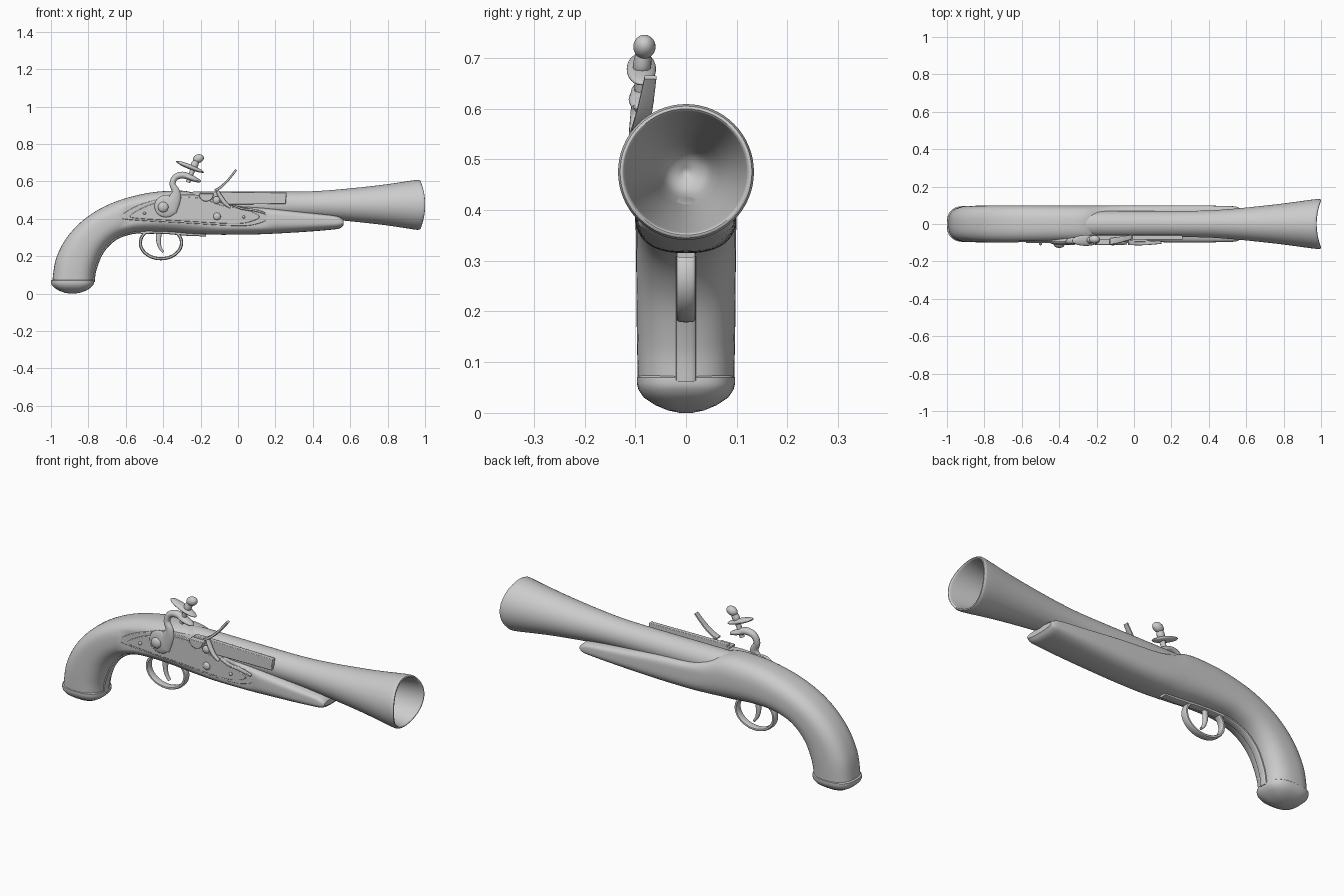
import bpy, bmesh, math
from math import cos, sin, pi, copysign
from mathutils import Vector

if "Cube" in bpy.data.objects:
    bpy.data.objects.remove(bpy.data.objects["Cube"])


def spline(pts, k=6, closed=False):
    """Catmull-Rom interpolation of tuples of any length."""
    n, out = len(pts), []
    for i in range(n if closed else n - 1):
        if closed:
            a, b, c, d = (pts[(i + j) % n] for j in (-1, 0, 1, 2))
        else:
            a, b, c, d = (pts[min(max(i + j, 0), n - 1)] for j in (-1, 0, 1, 2))
        for s in range(k):
            t = s / k
            out.append(tuple(0.5 * (2 * q + (r - p) * t + (2 * p - 5 * q + 4 * r - u) * t * t
                                    + (3 * q - p - 3 * r + u) * t ** 3)
                             for p, q, r, u in zip(a, b, c, d)))
    if not closed:
        out.append(tuple(pts[-1]))
    return out


def ring(x, z, ux, uz, ru, rv, y=0, up=2.0, low=2.0, n=32):
    """Superellipse spanned by the direction (ux, uz) and the y axis."""
    verts = []
    for i in range(n):
        a = 2 * pi * i / n
        e = 2 / (up if cos(a) > 0 else low)
        cu = copysign(abs(cos(a)) ** e, cos(a)) * ru
        cv = copysign(abs(sin(a)) ** e, sin(a)) * rv
        verts.append(Vector((x + ux * cu, y + cv, z + uz * cu)))
    return verts


def finish(name, bm):
    bmesh.ops.recalc_face_normals(bm, faces=bm.faces)
    me = bpy.data.meshes.new(name)
    bm.to_mesh(me)
    bm.free()
    ob = bpy.data.objects.new(name, me)
    bpy.context.collection.objects.link(ob)
    return ob


def loft(name, rings):
    bm = bmesh.new()
    vs = [[bm.verts.new(p) for p in r] for r in rings]
    n = len(vs[0])
    for a, b in zip(vs, vs[1:]):
        for i in range(n):
            bm.faces.new((a[i], a[(i + 1) % n], b[(i + 1) % n], b[i]))
    bm.faces.new(vs[0])
    bm.faces.new(vs[-1])
    return finish(name, bm)


def sweep(name, pts, exp=2.0, k=6):
    """Points are (x, z, y, half thickness, half width)."""
    p = spline(pts, k)
    rings = []
    for i, (x, z, y, t, w) in enumerate(p):
        a, b = p[max(i - 1, 0)], p[min(i + 1, len(p) - 1)]
        d = Vector((b[0] - a[0], b[1] - a[1])).normalized()
        rings.append(ring(x, z, -d.y, d.x, t, w, y, exp, exp, 16))
    return loft(name, rings)


def prism(name, outline, y0, y1, bevel=0.003):
    bm = bmesh.new()
    f = bm.faces.new([bm.verts.new((x, y0, z)) for x, z in outline])
    ext = bmesh.ops.extrude_face_region(bm, geom=[f])["geom"]
    bmesh.ops.translate(bm, vec=(0, y1 - y0, 0),
                        verts=[v for v in ext if isinstance(v, bmesh.types.BMVert)])
    ob = finish(name, bm)
    m = ob.modifiers.new("bevel", "BEVEL")
    m.width, m.segments, m.limit_method = bevel, 2, "ANGLE"
    return ob


def blob(name, loc, size, tilt=0):
    bpy.ops.mesh.primitive_uv_sphere_add(segments=24, ring_count=14, location=loc,
                                         rotation=(0, tilt, 0))
    ob = bpy.context.object
    ob.name, ob.scale = name, size
    return ob


# Stock: top x,z / bottom x,z / half width / squareness of the upper half
stations = [
    (-.993, .065, -.775, .062, .095, 2.7), (-.972, .19, -.765, .13, .097, 2.7),
    (-.908, .31, -.725, .225, .098, 2.7), (-.80, .415, -.655, .295, .099, 2.7),
    (-.66, .49, -.56, .328, .1, 2.7), (-.50, .535, -.45, .333, .1, 2.7),
    (-.36, .55, -.34, .328, .1, 2.7), (-.26, .545, -.25, .32, .1, 2.8),
    (-.17, .505, -.17, .317, .1, 3.5), (-.07, .475, -.07, .315, .1, 5),
    (.13, .46, .13, .318, .1, 5), (.35, .436, .35, .33, .099, 5),
    (.50, .42, .50, .342, .096, 5), (.545, .41, .545, .35, .093, 4), (.565, .395, .565, .368, .085, 3)]
rings = []
for tx, tz, bx, bz, w, e in spline(stations, 6):
    u = Vector((tx - bx, tz - bz))
    h = u.length / 2
    u.normalize()
    r = ring((tx + bx) / 2, (tz + bz) / 2, u.x, u.y, h, w, 0, e, 2.5, 48)
    for v in r:                      # flattened lock side
        if -.62 < v.x < .16:
            v.y = max(v.y, -.091)
    rings.append(r)
loft("stock", rings)

# Butt cap with a domed base
loft("butt_cap", [ring(-.885, z, 1, 0, rx, ry, 0, 2.8, 2.8, 40) for z, rx, ry in (
    (.075, .106, .092), (.07, .114, .097), (.058, .115, .097), (.046, .111, .094),
    (.03, .095, .083), (.015, .07, .06), (.005, .042, .036), (0, .012, .012))])

# Barrel: outer flare, rim, inner funnel; muzzle rim is saddle shaped
outer = spline([(-.27, .06), (-.24, .07), (.1, .07), (.35, .071), (.5, .079),
                (.65, .093), (.8, .11), (.95, .13), (.99, .134)], 5)
inner = spline([(1, .13), (.998, .123), (.97, .117), (.8, .094), (.65, .075), (.5, .058),
                (.42, .04), (.39, .004)], 5)
rings = []
for x, rad in outer + inner:
    r = ring(x, .475, 0, 1, rad, rad, 0, 2, 2, 64)
    for v in r:
        v.x -= .027 * ((v.z - .475) / .134) ** 2 * max(0, (x - .75) / .25)
    rings.append(r)
loft("barrel", rings)

# Side rail along the barrel
prism("side_rail", [(-.2, .475), (.255, .48), (.26, .54), (-.2, .546)], -.06, -.084)

# Lock plate with raised wooden border
border = [(-.63, .413), (-.55, .465), (-.45, .502), (-.36, .525), (-.24, .53), (-.16, .515),
          (-.07, .48), (.07, .455), (.165, .41), (.11, .375), (0, .362), (-.3, .378), (-.58, .395)]
prism("lock_border", spline(border, 4, True), -.06, -.096)
inset = [(-.22 + (x + .22) * .87, .437 + (z - .437) * .84) for x, z in border]
prism("lock_plate", spline(inset, 4, True), -.07, -.101)

# Cock: round body, curved neck, jaws and clamping screw
blob("cock_body", (-.385, -.1, .468), (.062, .014, .06))
blob("cock_screw", (-.4, -.112, .463), (.028, .016, .028))
sweep("cock_neck", [(-.37, .45, -.1, .045, .012), (-.34, .505, -.1, .034, .013),
                    (-.332, .545, -.098, .022, .015), (-.35, .585, -.094, .016, .016),
                    (-.335, .622, -.09, .017, .017), (-.295, .634, -.088, .018, .02),
                    (-.25, .62, -.088, .016, .023), (-.21, .602, -.088, .008, .02)])
blob("lower_jaw", (-.25, -.088, .618), (.056, .025, .014), .35)
blob("upper_jaw", (-.257, -.088, .678), (.08, .029, .013), .38)
sweep("jaw_screw", [(-.268, .595, -.088, .012, .012), (-.243, .66, -.088, .014, .014),
                    (-.232, .69, -.086, .02, .018), (-.215, .725, -.083, .011, .011)])
blob("jaw_screw_knob", (-.212, -.082, .722), (.03, .022, .023), -.3)

# Frizzen, its foot, spring, pan and plate screws
sweep("frizzen", [(-.01, .662, -.07, .006, .012), (-.055, .605, -.08, .006, .015),
                  (-.095, .568, -.088, .007, .017), (-.125, .552, -.093, .006, .017)], 5)
sweep("frizzen_foot", [(-.115, .558, -.092, .007, .016), (-.095, .52, -.098, .011, .013),
                       (-.07, .485, -.102, .011, .01), (-.04, .46, -.102, .006, .008)])
sweep("frizzen_spring", [(-.03, .475, -.1, .005, .012), (.02, .455, -.102, .006, .012),
                         (.08, .448, -.102, .006, .01), (.145, .43, -.098, .005, .008)], 4)
arc = [(-.17 + .04 * cos(a), .535 + .042 * sin(a)) for a in (pi + pi * i / 12 for i in range(13))]
prism("priming_pan", arc, -.06, -.112)
for i, (x, z, s) in enumerate(((-.115, .5, .02), (-.112, .413, .02), (-.5, .43, .008), (.03, .41, .008))):
    blob(f"lock_screw_{i + 1}", (x, -.102, z), (s, .012, s))

# Trigger guard loop, its plate, trigger and grip strap
guard = [(-.412 + .11 * cos(a), .272 + .085 * sin(a), 0, .0085, .019)
         for a in (math.radians(140 + i * 20) for i in range(14))]
sweep("trigger_guard", guard, 3, 4)
sweep("guard_plate", [(-.52, .327, 0, .008, .02), (-.4, .328, 0, .008, .02),
                      (-.28, .318, 0, .008, .02), (-.17, .312, 0, .006, .018)], 4)
sweep("trigger", [(-.42, .34, 0, .016, .012), (-.425, .29, 0, .013, .011),
                  (-.418, .25, 0, .009, .01), (-.4, .222, 0, .006, .009)], 2.5)
sweep("grip_strap", [(b[2], b[3], 0, .009, .02) for b in stations[:6]], 3)

# Smooth shading with sharp edges kept
bpy.ops.object.select_all(action="SELECT")
bpy.context.view_layer.objects.active = bpy.data.objects["stock"]
bpy.ops.object.shade_smooth_by_angle(angle=math.radians(38))
